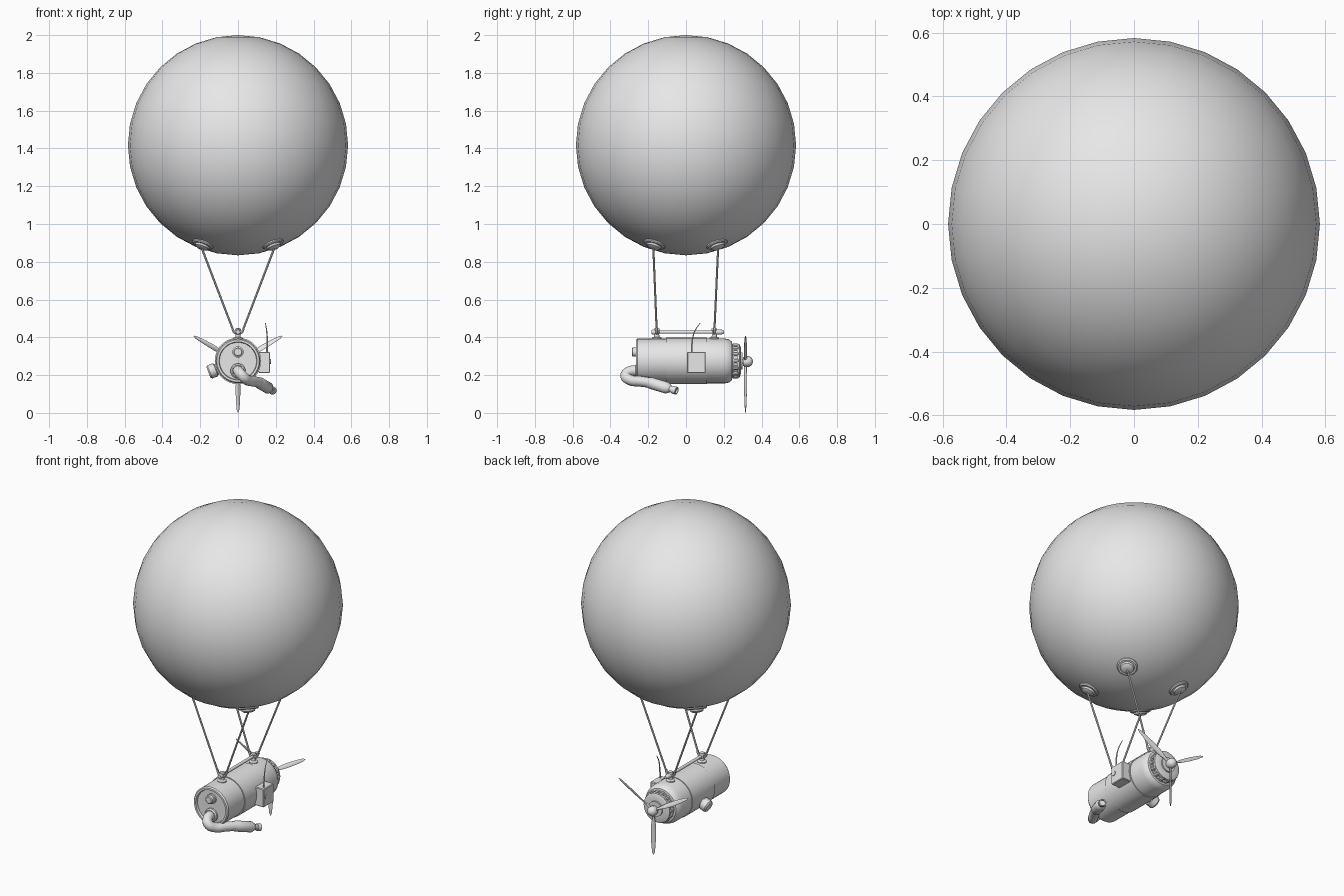
import bpy, bmesh, math
from mathutils import Vector, Matrix

if "Cube" in bpy.data.objects:
    bpy.data.objects.remove(bpy.data.objects["Cube"])

grey = bpy.data.materials.new("light_grey")
grey.diffuse_color = (0.8, 0.8, 0.8, 1)
grey.use_nodes = True
grey.node_tree.nodes["Principled BSDF"].inputs["Base Color"].default_value = grey.diffuse_color
AXIS_Z = 0.275


def finish(name, mesh, angle=35):
    ob = bpy.data.objects.new(name, mesh)
    bpy.context.collection.objects.link(ob)
    mesh.materials.clear()
    mesh.materials.append(grey)
    bpy.ops.object.select_all(action='DESELECT')
    ob.select_set(True)
    bpy.context.view_layer.objects.active = ob
    bpy.ops.object.shade_smooth_by_angle(angle=math.radians(angle))
    return ob


def bm_finish(name, bm, angle=35):
    bmesh.ops.remove_doubles(bm, verts=bm.verts, dist=1e-5)
    bmesh.ops.recalc_face_normals(bm, faces=bm.faces)
    mesh = bpy.data.meshes.new(name)
    bm.to_mesh(mesh)
    bm.free()
    return finish(name, mesh, angle)


def loft(bm, rings):
    """Skin rings of points and cap both ends."""
    vs = [[bm.verts.new(p) for p in r] for r in rings]
    n = len(vs[0])
    for a, b in zip(vs, vs[1:]):
        for i in range(n):
            bm.faces.new((a[i], a[(i + 1) % n], b[(i + 1) % n], b[i]))
    bm.faces.new(vs[0])
    bm.faces.new(vs[-1])


def lathe(name, profile, origin, direction, seg=32, angle=35):
    """Turn (radius, distance) points around an axis."""
    rot = Vector(direction).to_track_quat('Z', 'Y')
    rings = []
    for r, h in profile:
        r = max(r, 0.0005)
        rings.append([Vector(origin) + rot @ Vector((r * math.cos(t), r * math.sin(t), h))
                      for t in (2 * math.pi * i / seg for i in range(seg))])
    bm = bmesh.new()
    loft(bm, rings)
    return bm_finish(name, bm, angle)


def tube(name, points, radius, sides=2, res=6):
    """Round tube along a smooth path; points are (x, y, z, radius factor)."""
    cu = bpy.data.curves.new(name, 'CURVE')
    cu.dimensions = '3D'
    cu.bevel_depth, cu.bevel_resolution = radius, sides
    cu.resolution_u = res
    cu.use_fill_caps = True
    sp = cu.splines.new('BEZIER')
    sp.bezier_points.add(len(points) - 1)
    for bp, p in zip(sp.bezier_points, points):
        bp.co, bp.radius = p[:3], p[3]
        bp.handle_left_type = bp.handle_right_type = 'AUTO'
    tmp = bpy.data.objects.new(name + "_path", cu)
    bpy.context.collection.objects.link(tmp)
    dg = bpy.context.evaluated_depsgraph_get()
    mesh = bpy.data.meshes.new_from_object(tmp.evaluated_get(dg))
    bpy.data.objects.remove(tmp)
    return finish(name, mesh)


# Balloon
C, R = Vector((0, 0, 1.417)), 0.583
bm = bmesh.new()
bmesh.ops.create_uvsphere(bm, u_segments=32, v_segments=16, radius=R,
                          matrix=Matrix.Translation(C))
bm_finish("balloon", bm, 60)

# Engine body with recessed front plate and raised middle band
lathe("engine_body", [(0, -0.252), (0.098, -0.252), (0.101, -0.266), (0.112, -0.266),
                      (0.118, -0.258), (0.118, -0.106), (0.123, -0.106), (0.123, 0.11),
                      (0.119, 0.11), (0.119, 0.205), (0.114, 0.228), (0.102, 0.243),
                      (0.09, 0.245), (0.09, 0.253), (0.078, 0.253), (0.078, 0.27),
                      (0.088, 0.27), (0.088, 0.284), (0.07, 0.29), (0.045, 0.29),
                      (0.045, 0.298), (0, 0.298)], (0, 0, AXIS_Z), (0, 1, 0), 32)

# Cooling studs around the rear flange
for i in range(14):
    a = 2 * math.pi * i / 14
    lathe("rear_stud", [(0, 0), (0.011, 0), (0.011, 0.028), (0.006, 0.033), (0, 0.033)],
          (0.083 * math.cos(a), 0.246, AXIS_Z + 0.083 * math.sin(a)), (0, 1, 0), 8)

# Propeller hub and spinner
HUB = Vector((0, 0.315, 0.272))
lathe("propeller_hub", [(0, -0.025), (0.014, -0.025), (0.014, -0.012), (0.024, -0.012),
                        (0.028, 0), (0.028, 0.02), (0.02, 0.032), (0.008, 0.038), (0, 0.039)],
      HUB, (0, 1, 0), 16)

# Three twisted blades: (distance, half width, half thickness, twist)
sections = [(0.015, 0.007, 0.006, 60), (0.05, 0.008, 0.005, 50), (0.09, 0.014, 0.004, 40),
            (0.15, 0.015, 0.0035, 30), (0.21, 0.012, 0.003, 25), (0.255, 0.008, 0.002, 20),
            (0.271, 0.002, 0.001, 20)]
for k in range(3):
    turn = Matrix.Rotation(k * 2 * math.pi / 3, 3, 'Y')
    rings = []
    for d, w, t, tw in sections:
        twist = Matrix.Rotation(math.radians(tw), 3, 'Z')
        rings.append([HUB + turn @ (twist @ Vector((w * math.cos(q), t * math.sin(q), 0))
                                    + Vector((0, 0, -d)))
                      for q in (2 * math.pi * i / 10 for i in range(10))])
    bm = bmesh.new()
    loft(bm, rings)
    bm_finish("propeller_blade", bm, 50)

# Front plate: filler knob and exhaust collar
lathe("front_knob", [(0, 0), (0.03, 0), (0.03, 0.012), (0.024, 0.014), (0.024, 0.032),
                     (0.019, 0.036), (0, 0.036)], (0, -0.25, 0.322), (0, -1, 0), 16)
lathe("exhaust_collar", [(0, 0), (0.04, 0), (0.04, 0.012), (0.033, 0.018), (0, 0.018)],
      (0, -0.25, 0.222), (0, -1, 0), 20)

# Exhaust pipe sweeping down, back and to the side
tube("exhaust_pipe", [(0, -0.25, 0.222, 1), (0.003, -0.295, 0.22, 1), (0.022, -0.32, 0.197, 1),
                      (0.05, -0.295, 0.174, 1), (0.085, -0.24, 0.167, 1),
                      (0.115, -0.19, 0.16, 1)], 0.028, 4)
start = Vector((0.108, -0.2, 0.162))
aim = Vector((0.185, -0.05, 0.117)) - start
lathe("exhaust_silencer", [(0, 0), (0.027, 0), (0.031, 0.015), (0.031, 0.115), (0.02, 0.135),
                           (0.017, 0.137), (0.017, 0.152), (0.021, 0.152), (0.021, 0.175),
                           (0.015, 0.175), (0.015, 0.165), (0, 0.165)], start, aim, 20)

# Side cap
lathe("side_cap", [(0, 0.1), (0.03, 0.1), (0.03, 0.125), (0.037, 0.127), (0.037, 0.16),
                   (0.03, 0.168), (0, 0.168)], (0, 0.0, AXIS_Z), (-0.92, 0, -0.36), 16)

# Control box with dial
bm = bmesh.new()
bmesh.ops.create_cube(bm, size=1, matrix=Matrix.Translation((0.139, 0.055, 0.267))
                      @ Matrix.Diagonal((0.062, 0.098, 0.112, 1)))
bmesh.ops.bevel(bm, geom=bm.edges[:], offset=0.004, segments=1, affect='EDGES')
bm_finish("control_box", bm, 20)
lathe("box_dial", [(0, 0), (0.014, 0), (0.014, 0.006), (0, 0.006)],
      (0.168, 0.03, 0.272), (1, 0, 0), 12)

# Whip antenna
tube("antenna", [(0.152, 0.03, 0.315, 1.4), (0.155, 0.032, 0.37, 1.1), (0.152, 0.045, 0.43, 0.8),
                 (0.145, 0.075, 0.476, 0.5)], 0.004, 1)

# Top rail with end knobs
lathe("top_rail", [(0, -0.182), (0.011, -0.182), (0.014, -0.172), (0.014, -0.145),
                   (0.009, -0.14), (0.009, 0.14), (0.014, 0.145), (0.014, 0.185),
                   (0.008, 0.2), (0, 0.2)], (0, 0, 0.428), (0, 1, 0), 12)

# Posts, hooks, ropes and balloon anchors
for y0, y1 in ((-0.155, -0.168), (0.15, 0.165)):
    lathe("rail_post", [(0, 0), (0.026, 0), (0.026, 0.014), (0.014, 0.02), (0.012, 0.05),
                        (0.016, 0.054), (0.014, 0.064), (0, 0.066)],
          (0, y0, 0.383), (0, 0, 1), 16)
    for s in (-1, 1):
        n = Vector((s * 0.187, y1, -0.527)).normalized()
        base = C + n * (R - 0.012)
        lathe("balloon_anchor", [(0, 0), (0.058, 0), (0.058, 0.012), (0.052, 0.018),
                                 (0.04, 0.018), (0.036, 0.028), (0.024, 0.034),
                                 (0.01, 0.036), (0, 0.036)], base, n, 24)
        foot = Vector((s * 0.022, y0, 0.428))
        top = base + n * 0.03
        lathe("rope", [(0, 0), (0.0055, 0), (0.0055, (top - foot).length), (0, (top - foot).length)],
              foot, top - foot, 8)
        tube("rope_hook", [(0, y0, 0.425, 1), (s * 0.014, y0, 0.422, 1),
                           (s * 0.025, y0, 0.434, 1), (s * 0.03, y0, 0.452, 1)], 0.007, 1, 3)
